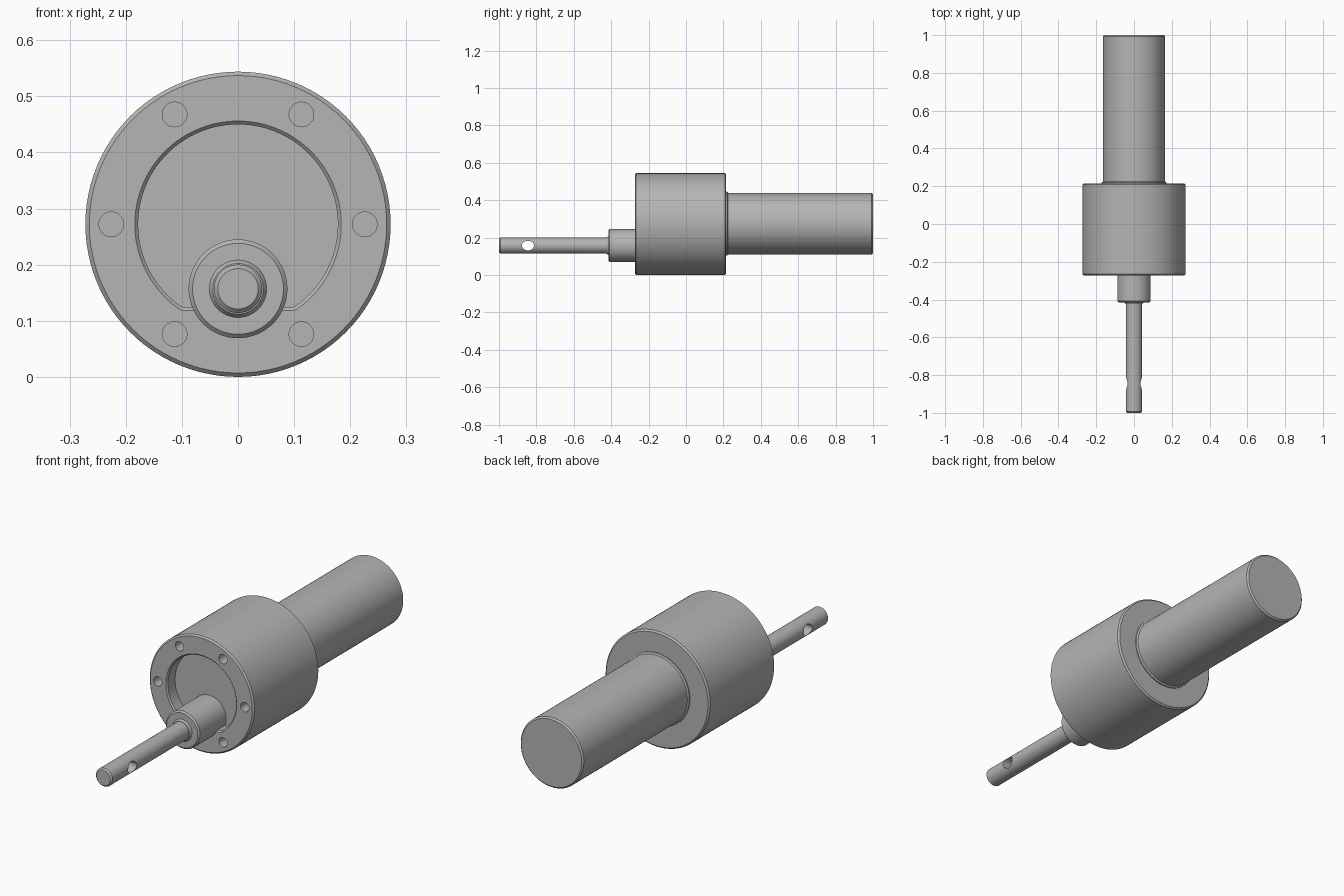
import bpy, bmesh, math
from mathutils import Vector

if "Cube" in bpy.data.objects:
    bpy.data.objects.remove(bpy.data.objects["Cube"], do_unlink=True)

steel = bpy.data.materials.new("steel_grey")
steel.use_nodes = True
GREY = (0.46, 0.46, 0.46, 1)
steel.diffuse_color = GREY
steel.node_tree.nodes["Principled BSDF"].inputs["Base Color"].default_value = GREY

AXIS_Z = 0.272    # housing and motor axis
SHAFT_Z = 0.157   # offset output axis
FRONT, BACK = -0.273, 0.215


def loft(name, rings):
    """Join closed rings of points into a capped solid."""
    bm = bmesh.new()
    loops = [[bm.verts.new(p) for p in ring] for ring in rings]
    n = len(loops[0])
    for a, b in zip(loops, loops[1:]):
        for i in range(n):
            j = (i + 1) % n
            bm.faces.new((a[i], a[j], b[j], b[i]))
    bm.faces.new(loops[0])
    bm.faces.new(loops[-1])
    bmesh.ops.recalc_face_normals(bm, faces=bm.faces[:])
    mesh = bpy.data.meshes.new(name)
    bm.to_mesh(mesh)
    bm.free()
    mesh.materials.append(steel)
    obj = bpy.data.objects.new(name, mesh)
    bpy.context.collection.objects.link(obj)
    return obj


def turned(name, profile, z, x=0, n=96):
    """Solid of revolution about a line along y; profile is (y, radius)."""
    turns = [2 * math.pi * i / n for i in range(n)]
    return loft(name, [[(x + r * math.cos(t), y, z + r * math.sin(t)) for t in turns]
                       for y, r in profile])


def rod(name, y0, y1, r, z, c0, c1):
    """Cylinder along y with a chamfer at each end."""
    return turned(name, [(y0, r - c0), (y0 + c0, r), (y1 - c1, r), (y1, r - c1)], z)


def cut(target, cutters):
    for c in cutters:
        m = target.modifiers.new(c.name, 'BOOLEAN')
        m.operation, m.solver, m.object = 'DIFFERENCE', 'EXACT', c
    bpy.context.view_layer.update()
    baked = bpy.data.meshes.new_from_object(
        target.evaluated_get(bpy.context.evaluated_depsgraph_get()))
    target.modifiers.clear()
    target.data = baked
    for c in cutters:
        bpy.data.objects.remove(c, do_unlink=True)


# Gearbox housing
housing = rod("gearbox_housing", FRONT, BACK, 0.272, AXIS_Z, 0.007, 0.007)

# Recess in the front: a circle closed near the bottom with rounded corners
def recess_outline(y, grow):
    r, corner = 0.178 + grow, 0.012 + grow
    reach = 0.178 - 0.012
    start = math.radians(-55)
    hub = Vector((reach * math.cos(start), AXIS_Z + reach * math.sin(start)))
    right = [(hub.x + corner * math.cos(t), hub.y + corner * math.sin(t))
             for t in [-math.pi / 2 + i * (start + math.pi / 2) / 6 for i in range(6)]]
    sweep = math.pi - 2 * start
    arc = [(r * math.cos(start + sweep * i / 80), AXIS_Z + r * math.sin(start + sweep * i / 80))
           for i in range(81)]
    left = [(-x, z) for x, z in reversed(right)]
    return [(x, y, z) for x, z in right + arc + left]

recess = loft("recess_cutter", [recess_outline(y, g) for y, g in
                                ((FRONT - 0.03, 0.006), (FRONT, 0.006),
                                 (FRONT + 0.006, 0), (FRONT + 0.06, 0))])

# Six mounting holes around the face
holes = []
for i in range(6):
    t = math.pi * i / 3
    holes.append(turned("mounting_hole_cutter", [(FRONT - 0.03, 0.022), (FRONT + 0.06, 0.022)],
                        AXIS_Z + 0.226 * math.sin(t), 0.226 * math.cos(t), 32))
cut(housing, [recess] + holes)

# Motor can with a small collar against the housing
motor = rod("motor_can", BACK - 0.02, 1.0, 0.164, AXIS_Z + 0.002, 0.004, 0.007)
collar = turned("motor_collar", [(BACK - 0.01, 0.171), (BACK + 0.005, 0.171),
                                 (BACK + 0.01, 0.163)], AXIS_Z + 0.002)

# Output boss with a stepped tip
boss = turned("output_boss", [(-0.18, 0.088), (-0.408, 0.088), (-0.415, 0.081),
                              (-0.415, 0.051), (-0.424, 0.045)], SHAFT_Z)

# Output shaft with a cross hole
shaft = rod("output_shaft", -1.0, -0.40, 0.043, SHAFT_Z, 0.007, 0.004)
turns = [2 * math.pi * i / 32 for i in range(32)]
cross = loft("cross_hole_cutter", [[(x, -0.845 + 0.032 * math.cos(t), SHAFT_Z + 0.026 * math.sin(t))
                                    for t in turns] for x in (-0.1, 0.1)])
cut(shaft, [cross])

# Smooth the round walls, keep the edges sharp
for obj in bpy.context.view_layer.objects:
    obj.select_set(False)
for obj in (housing, motor, collar, boss, shaft):
    obj.select_set(True)
bpy.context.view_layer.objects.active = housing
bpy.ops.object.shade_smooth_by_angle(angle=math.radians(30))
